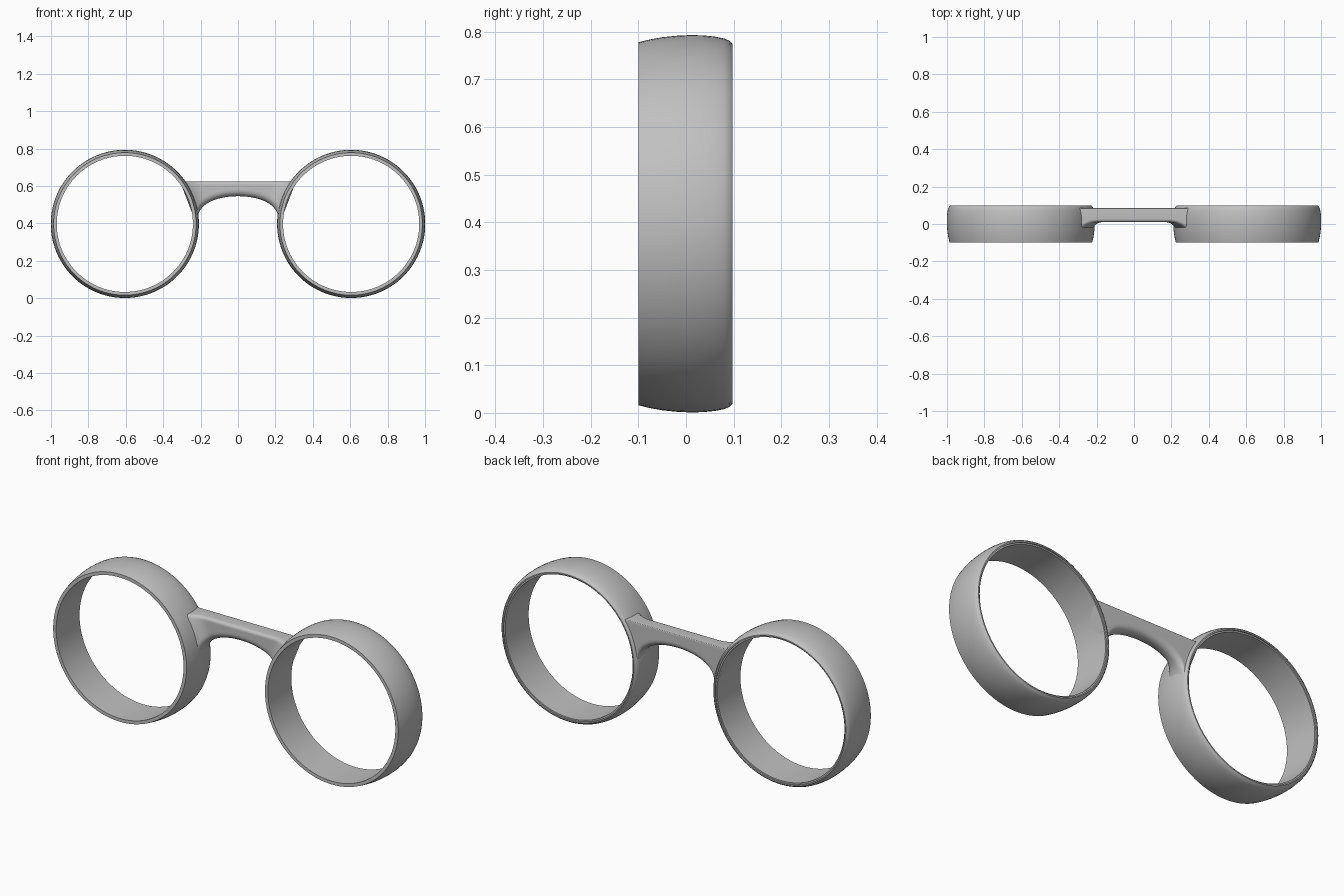
import bpy, bmesh, math

if "Cube" in bpy.data.objects:
    bpy.data.objects.remove(bpy.data.objects["Cube"])

grey = bpy.data.materials.new("grey")
grey.diffuse_color = (0.53, 0.53, 0.53, 1)
grey.use_nodes = True
grey.node_tree.nodes["Principled BSDF"].inputs["Base Color"].default_value = grey.diffuse_color

CX, CZ = 0.605, 0.397   # ring centre (mirrored in x)


def skin(name, loops, wrap):
    """Join closed loops of points into a surface; wrap it round or cap its ends."""
    bm = bmesh.new()
    rows = [[bm.verts.new(p) for p in loop] for loop in loops]
    n = len(rows[0])
    for i in range(len(rows) if wrap else len(rows) - 1):
        a, b = rows[i], rows[(i + 1) % len(rows)]
        for j in range(n):
            k = (j + 1) % n
            bm.faces.new((a[j], a[k], b[k], b[j]))
    if not wrap:
        bm.faces.new(rows[0])
        bm.faces.new(rows[-1])
    bmesh.ops.recalc_face_normals(bm, faces=bm.faces)
    me = bpy.data.meshes.new(name)
    bm.to_mesh(me)
    bm.free()
    me.materials.append(grey)
    ob = bpy.data.objects.new(name, me)
    bpy.context.collection.objects.link(ob)
    bpy.context.view_layer.objects.active = ob
    ob.select_set(True)
    bpy.ops.object.shade_smooth_by_angle(angle=math.radians(35))
    ob.select_set(False)
    return ob


# Barrel-shaped rings: (radius, y) profile with a small step on the back rim
profile = [(0.364, -0.1), (0.381, -0.1), (0.387, -0.075), (0.3915, -0.05),
           (0.3945, -0.022), (0.396, 0.008), (0.3955, 0.035), (0.393, 0.06),
           (0.389, 0.08), (0.384, 0.092), (0.377, 0.098), (0.371, 0.098),
           (0.371, 0.091), (0.364, 0.091)]
SEG = 112
for side, label in ((-1, "left"), (1, "right")):
    loops = []
    for i in range(SEG):
        a = 2 * math.pi * i / SEG
        loops.append([(side * CX + r * math.cos(a), y, CZ + r * math.sin(a))
                      for r, y in profile])
    skin(label + "_ring", loops, True)


# Bridge: rounded section swept across, arched below and flaring into the rings
def ring_edge(z):
    return CX - math.sqrt(0.371 ** 2 - (z - CZ) ** 2)


def bridge_section(s):
    x = abs(s) * 0.24
    bottom = 0.415 + 0.13 * math.sqrt(max(0, 1 - (x / 0.222) ** 2))
    flare = max(0, (abs(s) - 0.62) / 0.38)
    front, back, top = 0.01 - 0.055 * flare ** 2.2, 0.085, 0.623
    # corner: y, z, radius, start angle
    corners = [(back, top, 0.004, 0), (front, top, 0.016, 90),
               (front, bottom, 0.034, 180), (back, bottom, 0.03, 270)]
    pts = []
    for y, z, r, start in corners:
        cy = y - r if y == back else y + r
        cz = z - r if z == top else z + r
        for k in range(7):
            a = math.radians(start + 15 * k)
            py, pz = cy + r * math.cos(a), cz + r * math.sin(a)
            pts.append((s * ring_edge(pz), py, pz))
    # extra points down the front and back so the ends follow the rings
    out = []
    for j, p in enumerate(pts):
        out.append(p)
        if j in (13, 27):
            q = pts[(j + 1) % len(pts)]
            for k in range(1, 9):
                f = k / 9
                y, z = p[1] + (q[1] - p[1]) * f, p[2] + (q[2] - p[2]) * f
                out.append((s * ring_edge(z), y, z))
    return out


N = 64
skin("bridge", [bridge_section(-math.cos(math.pi * i / N)) for i in range(N + 1)], False)
